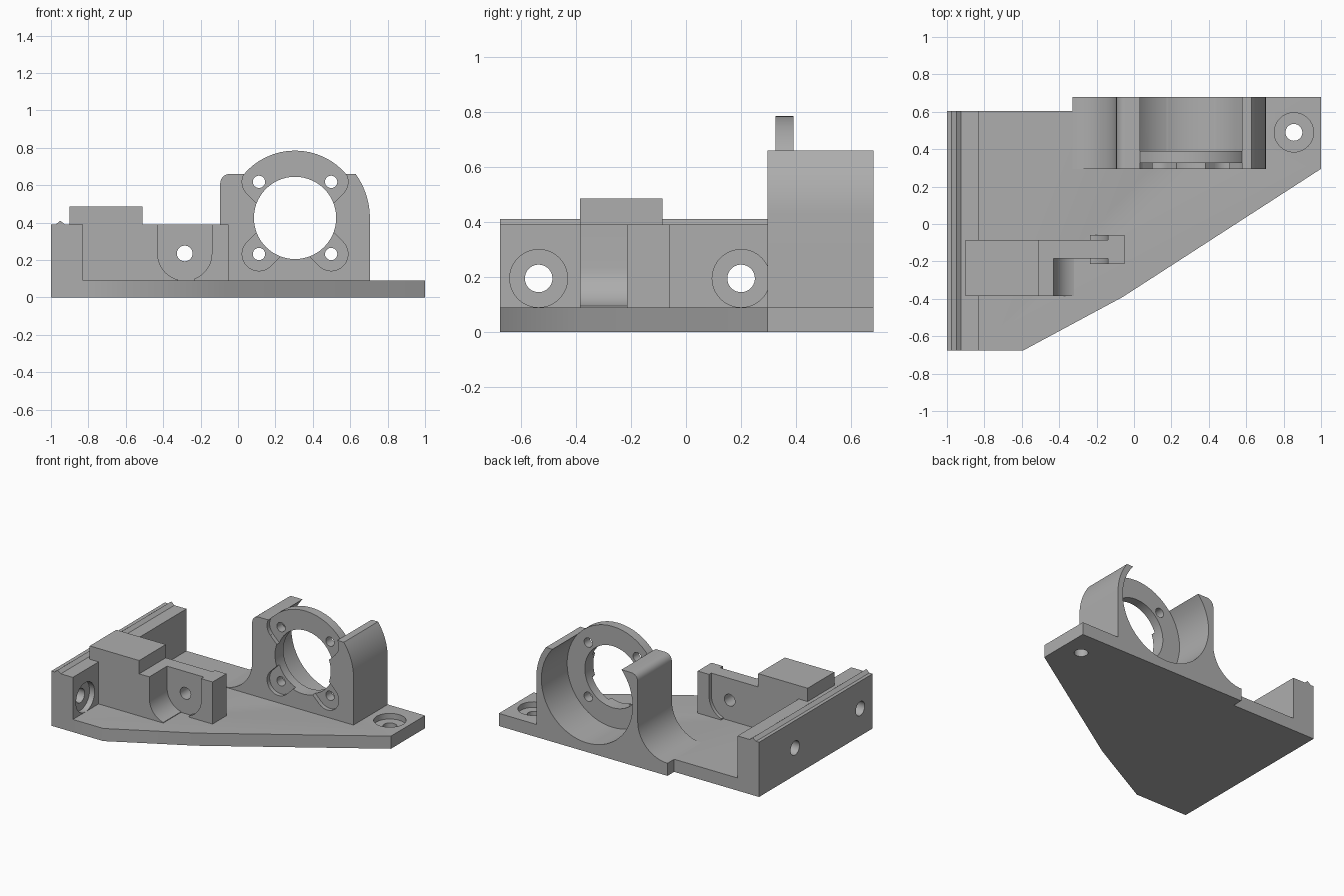
import bpy, bmesh
from math import sin, cos, pi, radians, asin

old = bpy.data.objects.get("Cube")
if old:
    bpy.data.objects.remove(old, do_unlink=True)

grey = bpy.data.materials.new("plain_grey")
grey.use_nodes = True
COLOUR = (0.42, 0.42, 0.42, 1)
grey.diffuse_color = COLOUR
grey.node_tree.nodes["Principled BSDF"].inputs["Base Color"].default_value = COLOUR


def arc(cx, cy, r, start, end, n=12):
    """Points along an arc, angles in degrees."""
    steps = [radians(start + (end - start) * i / n) for i in range(n + 1)]
    return [(cx + r * cos(a), cy + r * sin(a)) for a in steps]


def circle(cx, cy, r, n=40):
    return arc(cx, cy, r, 0, 360, n)[:-1]


def rect(x0, y0, x1, y1):
    return [(x0, y0), (x1, y0), (x1, y1), (x0, y1)]


def prism(name, outline, axis, lo, hi):
    """Extrude a 2D outline along one axis."""
    place = {"x": lambda p, d: (d, p[0], p[1]),
             "y": lambda p, d: (p[0], d, p[1]),
             "z": lambda p, d: (p[0], p[1], d)}[axis]
    bm = bmesh.new()
    face = bm.faces.new([bm.verts.new(place(p, lo)) for p in outline])
    moved = bmesh.ops.extrude_face_region(bm, geom=[face])["geom"]
    offset = place((0, 0), hi - lo)
    bmesh.ops.translate(bm, vec=offset, verts=[v for v in moved if isinstance(v, bmesh.types.BMVert)])
    bmesh.ops.recalc_face_normals(bm, faces=bm.faces)
    mesh = bpy.data.meshes.new(name)
    bm.to_mesh(mesh)
    bm.free()
    mesh.materials.append(grey)
    obj = bpy.data.objects.new(name, mesh)
    bpy.context.collection.objects.link(obj)
    return obj


def cut(obj, *shapes):
    """Subtract prisms, each given as (outline, axis, lo, hi)."""
    cutters = []
    for shape in shapes:
        cutter = prism("cutter", *shape)
        cutter.hide_render = True
        mod = obj.modifiers.new("cut", "BOOLEAN")
        mod.operation, mod.solver, mod.object = "DIFFERENCE", "EXACT", cutter
        cutters.append(cutter)
    graph = bpy.context.evaluated_depsgraph_get()
    result = bpy.data.meshes.new_from_object(obj.evaluated_get(graph))
    obj.modifiers.clear()
    obj.data = result
    for cutter in cutters:
        bpy.data.objects.remove(cutter, do_unlink=True)


PLATE = 0.09            # plate thickness
BX, BZ = 0.305, 0.425   # motor bore centre
BORE, RING = 0.22, 0.36
FRONT, SEAT, INNER, BACK = 0.295, 0.325, 0.39, 0.68
big_bore = circle(BX, BZ, RING, 56)
small_bore = circle(BX, BZ, BORE, 56)

# Base plate with a countersunk screw hole
base = prism("base_plate", [(-0.83, -0.675), (-0.59, -0.675), (-0.06, -0.39), (1, FRONT),
                            (1, BACK), (-0.33, BACK), (-0.33, 0.605), (-0.83, 0.605)],
             "z", 0, PLATE)
cut(base, (circle(0.855, 0.49, 0.045), "z", -0.1, 0.2),
    (circle(0.855, 0.49, 0.105), "z", 0.05, 0.2),
    (big_bore, "y", INNER, 0.8))

# Side wall with a ridge along the top and two bolt holes
wall = prism("side_wall", [(-1, 0), (-0.83, 0), (-0.83, 0.39), (-0.925, 0.39),
                           (-0.95, 0.41), (-0.975, 0.39), (-1, 0.39)], "y", -0.675, 0.605)
for y in (-0.535, 0.2):
    cut(wall, (circle(y, 0.195, 0.05), "x", -1.1, -0.7),
        (circle(y, 0.195, 0.105), "x", -0.87, -0.7))

# Bearing arm with a U-shaped pocket on each side of a thin web
arm = prism("bearing_arm", [(-0.9, -0.385), (-0.32, -0.385), (-0.32, -0.185), (-0.235, -0.185),
                            (-0.235, -0.215), (-0.05, -0.215), (-0.05, -0.06), (-0.235, -0.06),
                            (-0.235, -0.085), (-0.9, -0.085)], "z", PLATE, 0.39)
pocket = arc(-0.285, 0.235, 0.145, 180, 360, 24) + [(-0.14, 0.6), (-0.43, 0.6)]
cut(arm, (pocket, "y", -0.5, -0.185), (pocket, "y", -0.085, 0.1),
    (circle(-0.285, 0.235, 0.042), "y", -0.3, 0))
cap = prism("arm_cap", rect(-0.9, -0.385, -0.51, -0.085), "z", 0.39, 0.485)

# Motor mount: filleted outer side, rounded shoulder, large rear bore
shoulder = asin((0.66 - BZ) / 0.4) * 180 / pi
outline = (arc(-0.33, 0.325, 0.235, -90, 0, 16) + arc(-0.045, 0.61, 0.05, 180, 90, 6)
           + arc(BX, BZ, 0.4, shoulder, 0, 12) + [(0.705, PLATE)])
mount = prism("motor_mount", outline, "y", FRONT, BACK)
screws = [(BX + sx * 0.193, BZ + sz * 0.193) for sx in (-1, 1) for sz in (-1, 1)]
recesses = []
for x, z in screws:
    recesses.append((circle(x, z, 0.09), "y", 0.2, SEAT))
    # Straight slot joining each screw recess to the bore
    dx, dz = (0.064 if x < BX else -0.064), (0.064 if z < BZ else -0.064)
    slot = [(x - dx, z + dz), (x + dx, z - dz), (x + 3 * dx, z + dz), (x + dx, z + 3 * dz)]
    recesses.append((slot, "y", 0.2, SEAT))
cut(mount, (big_bore, "y", SEAT, 0.8), (small_bore, "y", 0.1, 0.5),
    (rect(screws[0][0], 0.62, screws[2][0], 0.8), "y", 0.2, SEAT), *recesses)

# Ring flange carrying the four screw holes
flange = prism("motor_flange", big_bore, "y", SEAT, INNER)
cut(flange, (small_bore, "y", 0.1, 0.5),
    *[(circle(x, z, 0.033, 24), "y", 0.1, 0.5) for x, z in screws])

# Smooth the curved faces, keep the edges sharp
bpy.ops.object.select_all(action="DESELECT")
for part in (base, wall, arm, cap, mount, flange):
    part.select_set(True)
bpy.context.view_layer.objects.active = mount
bpy.ops.object.shade_smooth_by_angle(angle=radians(30))
